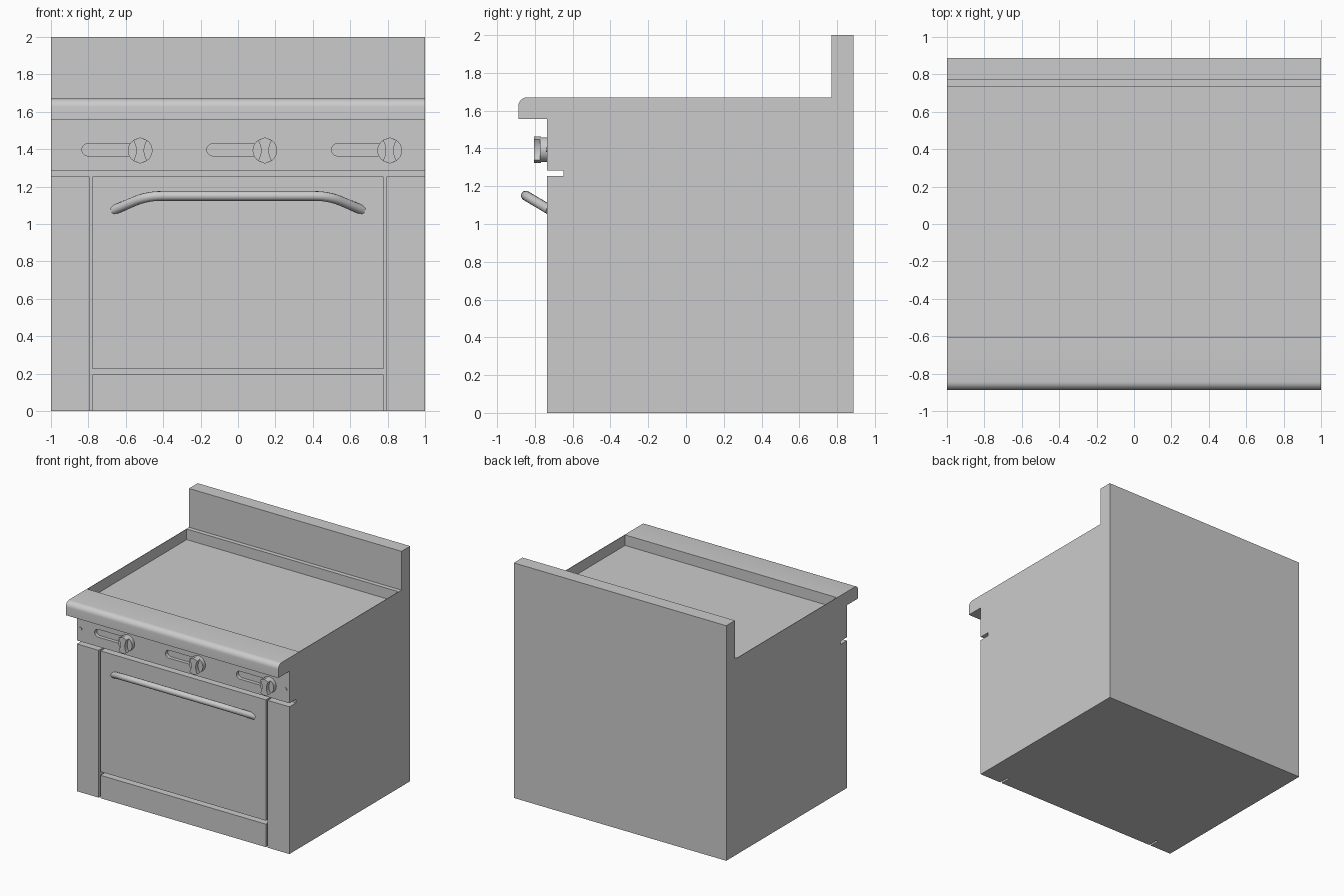
import bpy, bmesh
from math import cos, sin, pi
from mathutils import Vector

if "Cube" in bpy.data.objects:
    bpy.data.objects.remove(bpy.data.objects["Cube"])

FRONT, SEAM, BACK, NOSE = -0.737, -0.648, 0.887, -0.887


def prism(name, pts, axis, lo, hi, smooth=False):
    """Extrude a 2D outline: axis 'x' takes (y, z) points, axis 'y' takes (x, z)."""
    bm = bmesh.new()
    place = (lambda p, d: (d, p[0], p[1])) if axis == 'x' else (lambda p, d: (p[0], d, p[1]))
    a, b = ([bm.verts.new(place(p, d)) for p in pts] for d in (lo, hi))
    bm.faces.new(a)
    bm.faces.new(b)
    for i in range(len(pts)):
        j = (i + 1) % len(pts)
        bm.faces.new((a[i], a[j], b[j], b[i]))
    bmesh.ops.recalc_face_normals(bm, faces=bm.faces)
    mesh = bpy.data.meshes.new(name)
    bm.to_mesh(mesh)
    bm.free()
    ob = bpy.data.objects.new(name, mesh)
    bpy.context.collection.objects.link(ob)
    if smooth:
        smooth_by_angle(ob)
    return ob


def smooth_by_angle(ob):
    bpy.ops.object.select_all(action='DESELECT')
    ob.select_set(True)
    bpy.context.view_layer.objects.active = ob
    bpy.ops.object.shade_smooth_by_angle(angle=0.6)


def rect(x0, x1, z0, z1):
    return [(x0, z0), (x1, z0), (x1, z1), (x0, z1)]


def arc(cx, cz, r, start, end, n):
    return [(cx + r * cos(start + (end - start) * i / n),
             cz + r * sin(start + (end - start) * i / n)) for i in range(n + 1)]


# Body with the sunken griddle plate and the backsplash, closed by thin side sheets
back = [(0.77, 1.67), (0.77, 2), (BACK, 2), (BACK, 0)]
well = [(-0.603, 1.67), (-0.603, 1.58), (0.733, 1.58), (0.733, 1.67)]
base = [(SEAM, 0), (SEAM, 1.67)]
prism("body", base + well + back, 'x', -0.996, 0.996)
for side, s in (("left", -1), ("right", 1)):
    prism(side + "_side_sheet", base + back, 'x', s * 0.996, s)
    # Front posts
    prism(side + "_front_post", rect(s * 0.795, s, 0, 1.253), 'y', FRONT, SEAM)

# Oven door and kick panel
prism("oven_door", rect(-0.778, 0.778, 0.225, 1.253), 'y', FRONT, SEAM)
prism("kick_panel", rect(-0.778, 0.778, 0, 0.195), 'y', FRONT, SEAM)

# Control panel with rounded front ledge
nose = arc(NOSE + 0.045, 1.625, 0.045, pi / 2, pi, 6)
panel = prism("control_panel", [(SEAM, 1.67)] + nose +
              [(NOSE, 1.555), (FRONT, 1.555), (FRONT, 1.283), (SEAM, 1.283)], 'x', -1, 1)

# Recessed slots and knobs
R = 0.033
for i, cx in enumerate((-0.667, 0, 0.667)):
    slot = arc(cx - 0.134, 1.397, R, pi / 2, 3 * pi / 2, 10) + arc(cx + 0.134, 1.397, R, -pi / 2, pi / 2, 10)
    cutter = prism("slot_cutter", slot, 'y', FRONT - 0.05, FRONT + 0.03)
    cutter.hide_render = True
    mod = panel.modifiers.new("slot", 'BOOLEAN')
    mod.operation, mod.solver, mod.object = 'DIFFERENCE', 'EXACT', cutter
    bpy.context.view_layer.objects.active = panel
    bpy.ops.object.modifier_apply(modifier=mod.name)
    bpy.data.objects.remove(cutter)

    kx, kz = cx + 0.144, 1.393
    prism(f"knob_base_{i + 1}", arc(kx, kz, 0.066, 0, 2 * pi, 24)[:-1], 'y', FRONT - 0.035, FRONT + 0.03, True)
    # Grip bar pinched at the middle
    edge = [(0.021 + 0.016 * (t / 4) ** 2, 0.055 * t / 4) for t in range(-4, 5)]
    grip = ([(kx + w, kz + h) for w, h in edge] + [(kx, kz + 0.07)] +
            [(kx - w, kz - h) for w, h in edge] + [(kx, kz - 0.07)])
    prism(f"knob_grip_{i + 1}", grip, 'y', FRONT - 0.069, FRONT - 0.03, True)
smooth_by_angle(panel)

# Panel screws
for side, x in (("left", -0.965), ("right", 0.965)):
    prism(side + "_screw", arc(x, 1.393, 0.013, 0, 2 * pi, 12)[:-1], 'y', FRONT - 0.005, FRONT + 0.01)

# Door handle: bent tube swept along a path
corner = Vector((0.485, -0.848, 1.15))
foot = Vector((0.665, -0.72, 1.074))
start = corner.lerp(foot, 0.35)
end = corner - Vector((0.08, 0, 0))
half = [foot] + [start.lerp(corner, t / 6).lerp(corner.lerp(end, t / 6), t / 6) for t in range(7)]
path = half + [Vector((-p.x, p.y, p.z)) for p in reversed(half)]
curve = bpy.data.curves.new("door_handle", 'CURVE')
curve.dimensions = '3D'
curve.bevel_depth = 0.026
curve.bevel_resolution = 4
curve.use_fill_caps = True
spline = curve.splines.new('POLY')
spline.points.add(len(path) - 1)
for point, p in zip(spline.points, path):
    point.co = (*p, 1)
handle = bpy.data.objects.new("door_handle", curve)
bpy.context.collection.objects.link(handle)
bpy.ops.object.select_all(action='DESELECT')
handle.select_set(True)
bpy.context.view_layer.objects.active = handle
bpy.ops.object.convert(target='MESH')
smooth_by_angle(bpy.context.view_layer.objects.active)
